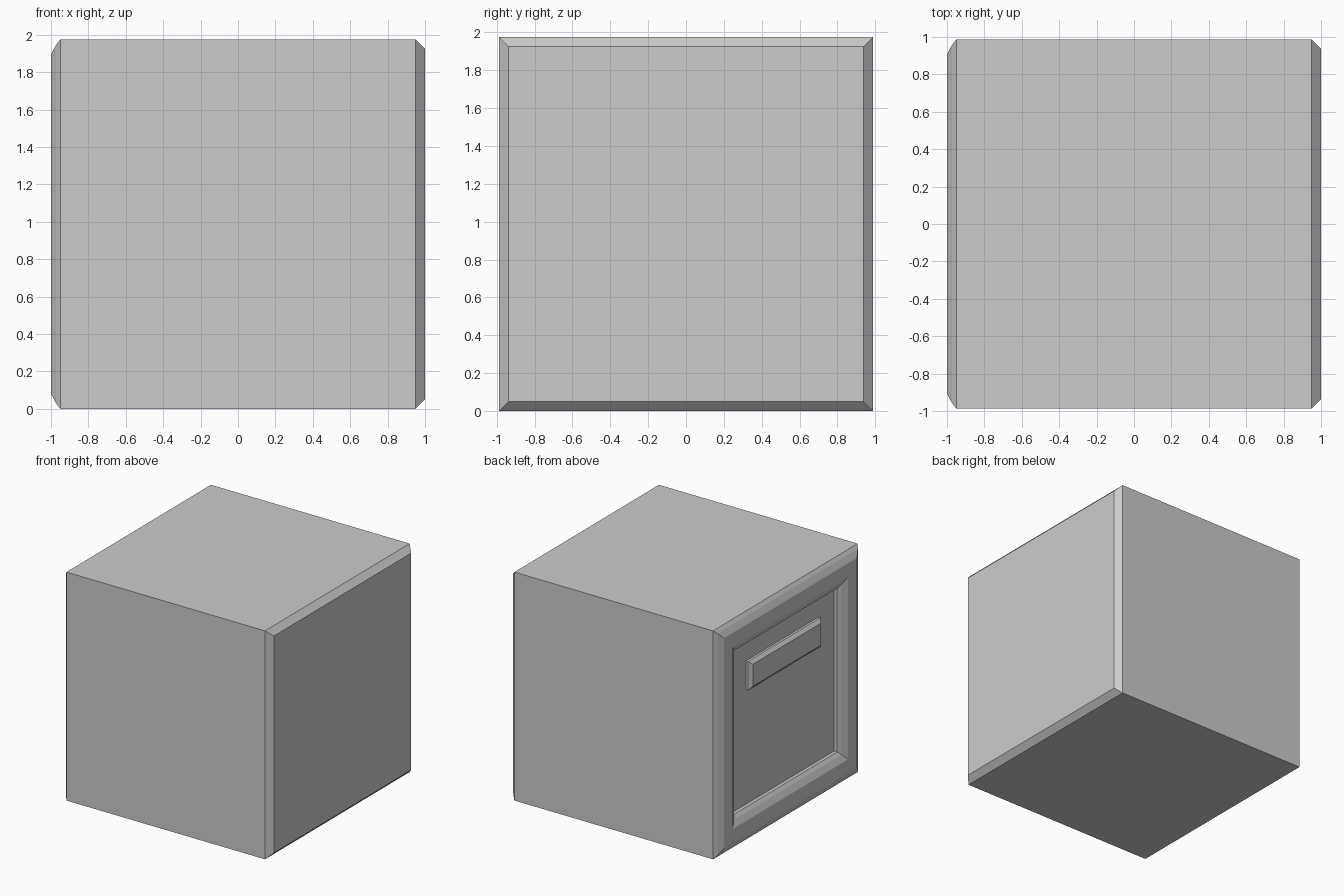
import bpy
import bmesh

if "Cube" in bpy.data.objects:
    bpy.data.objects.remove(bpy.data.objects["Cube"])

HALF = 1.975 / 2  # half width (y) and half height (z) of the cube


def stacked_rects(name, profile, half_y, half_z, centre_z):
    """Join rectangles given as (x, inset) into a closed solid along x."""
    bm = bmesh.new()
    loops = []
    for x, inset in profile:
        hy, hz = half_y - inset, half_z - inset
        loops.append([bm.verts.new((x, sy * hy, centre_z + sz * hz))
                      for sy, sz in ((-1, -1), (1, -1), (1, 1), (-1, 1))])
    for a, b in zip(loops, loops[1:]):
        for i in range(4):
            j = (i + 1) % 4
            bm.faces.new((a[i], a[j], b[j], b[i]))
    bm.faces.new(loops[0])
    bm.faces.new(loops[-1])
    bmesh.ops.recalc_face_normals(bm, faces=bm.faces)
    mesh = bpy.data.meshes.new(name)
    bm.to_mesh(mesh)
    bm.free()
    obj = bpy.data.objects.new(name, mesh)
    bpy.context.collection.objects.link(obj)
    return obj


# cabinet: chamfered plain side at +x, rounded frame with recessed panel at -x
stacked_rects("cabinet", [
    (1.0, 0.05), (0.95, 0.0),
    (-0.95, 0.0), (-0.972, 0.028), (-1.0, 0.08),
    (-1.0, 0.20), (-0.972, 0.252), (-0.95, 0.28), (-0.92, 0.28),
], HALF, HALF, HALF)

# drawer handle: bevelled bar on the recessed panel
stacked_rects("handle", [
    (-0.915, 0.0), (-0.94, 0.0), (-0.965, 0.03),
], 0.494, 0.125, 1.395)
